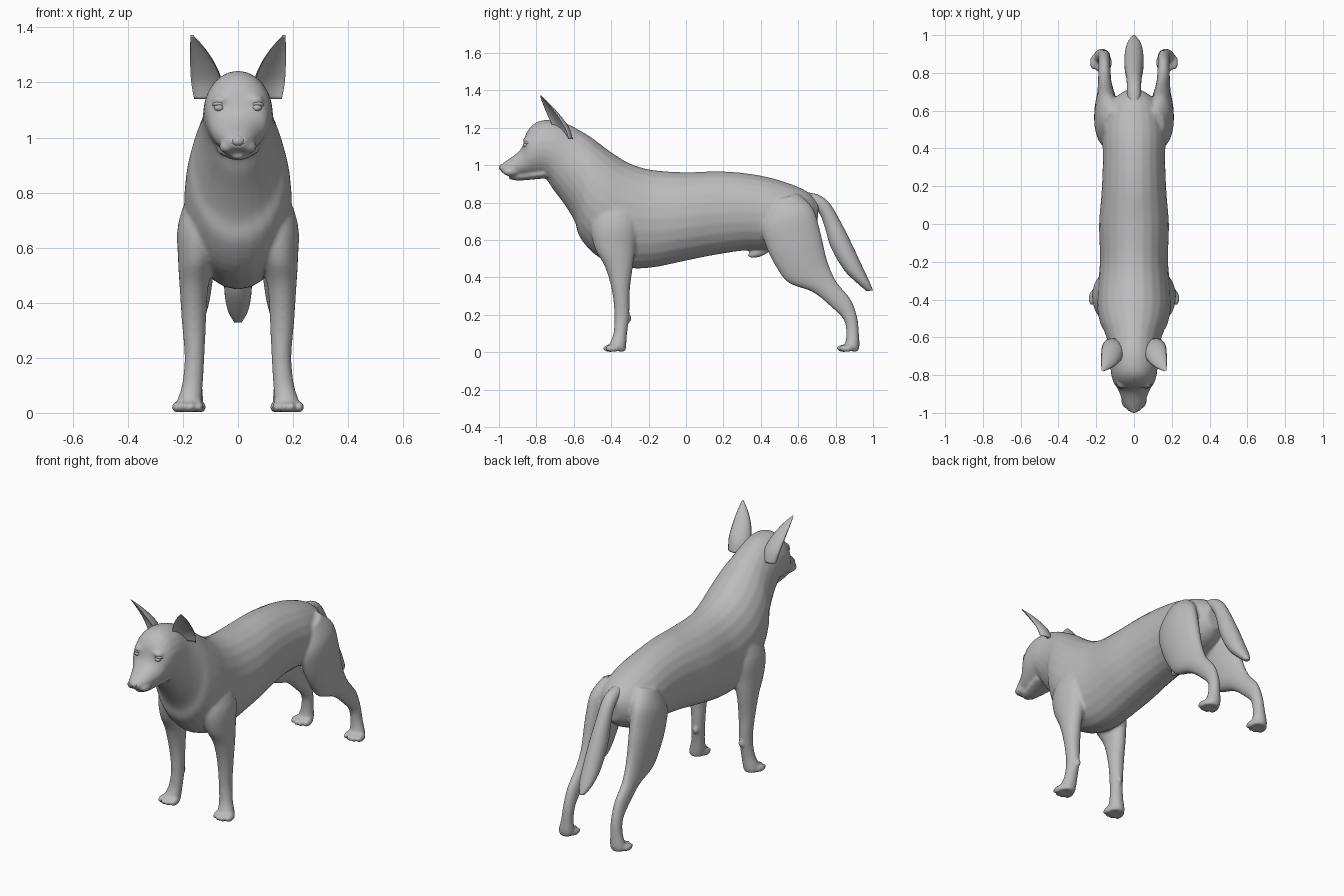
import bpy, bmesh, math
from mathutils import Vector, Matrix

default_cube = bpy.data.objects.get("Cube")
if default_cube:
    bpy.data.objects.remove(default_cube, do_unlink=True)

SIDES = 24
STEPS = 4

coat = bpy.data.materials.new("plain_grey")
coat.use_nodes = True
GREY = (0.5, 0.5, 0.5, 1)
coat.diffuse_color = GREY
coat.node_tree.nodes["Principled BSDF"].inputs["Base Color"].default_value = GREY


def spline(rows):
    """Smoothly resample a list of section rows."""
    rows = [Vector(row) for row in rows]
    result = []
    for i in range(len(rows) - 1):
        before, start = rows[max(i - 1, 0)], rows[i]
        end, after = rows[i + 1], rows[min(i + 2, len(rows) - 1)]
        for step in range(STEPS):
            t = step / STEPS
            result.append(0.5 * (2 * start + (end - before) * t
                          + (2 * before - 5 * start + 4 * end - after) * t ** 2
                          + (3 * start - before - 3 * end + after) * t ** 3))
    return result + [rows[-1]]


def skin_rings(bm, rings):
    """Bridge equal rings of points and cap both ends."""
    loops = [[bm.verts.new(point) for point in ring] for ring in rings]
    for low, high in zip(loops, loops[1:]):
        for i in range(len(low)):
            j = (i + 1) % len(low)
            bm.faces.new((low[i], low[j], high[j], high[i]))
    bm.faces.new(loops[0][::-1])
    bm.faces.new(loops[-1])


def loft(bm, rows, side=1):
    """Each row: y, z of one edge; y, z of the other edge; centre x; half width."""
    rings = []
    for y1, z1, y2, z2, x, width in spline(rows):
        ring = []
        for k in range(SIDES):
            angle = math.tau * k / SIDES
            blend = (1 + math.cos(angle)) / 2
            ring.append(Vector((side * (x + width * math.sin(angle)),
                                y2 + (y1 - y2) * blend, z2 + (z1 - z2) * blend)))
        rings.append(ring)
    skin_rings(bm, rings)


def ball(bm, centre, radii, tilt=0):
    matrix = (Matrix.Translation(centre) @ Matrix.Rotation(tilt, 4, "X")
              @ Matrix.Diagonal((*radii, 1)))
    bmesh.ops.create_uvsphere(bm, u_segments=16, v_segments=10, radius=1, matrix=matrix)


def finish(bm, name):
    bmesh.ops.recalc_face_normals(bm, faces=bm.faces)
    mesh = bpy.data.meshes.new(name)
    bm.to_mesh(mesh)
    bm.free()
    mesh.materials.append(coat)
    mesh.shade_smooth()
    obj = bpy.data.objects.new(name, mesh)
    bpy.context.collection.objects.link(obj)
    return obj


# Torso, neck and head sections: top edge, bottom edge
trunk = [
    (.71, .80, .70, .66, 0, .05), (.64, .865, .63, .60, 0, .13),
    (.50, .92, .48, .55, 0, .165), (.35, .953, .32, .545, 0, .165),
    (.18, .968, .15, .52, 0, .172), (0, .963, 0, .49, 0, .185),
    (-.18, .975, -.19, .452, 0, .18), (-.30, 1.01, -.33, .455, 0, .19),
    (-.40, 1.07, -.47, .51, 0, .195), (-.48, 1.13, -.565, .61, 0, .18),
    (-.53, 1.165, -.595, .70, 0, .16), (-.575, 1.19, -.65, .79, 0, .142),
    (-.62, 1.215, -.71, .87, 0, .13), (-.70, 1.24, -.75, .93, 0, .127),
    (-.79, 1.235, -.79, .94, 0, .122), (-.85, 1.18, -.83, .94, 0, .108),
    (-.875, 1.10, -.86, .94, 0, .09), (-.91, 1.06, -.895, .94, 0, .074),
    (-.96, 1.025, -.94, .945, 0, .056), (-.995, 1.0, -.985, .96, 0, .032),
]
jaw = [
    (-.76, .98, -.75, .93, 0, .08), (-.84, .97, -.84, .922, 0, .06),
    (-.90, .96, -.90, .918, 0, .045), (-.94, .96, -.945, .925, 0, .03),
]

# Leg sections: front edge, back edge
front_leg = [
    (-.48, .82, -.30, .88, .11, .05), (-.51, .68, -.26, .70, .14, .077),
    (-.49, .56, -.27, .56, .15, .068), (-.435, .46, -.285, .45, .16, .052),
    (-.396, .33, -.30, .33, .16, .044), (-.383, .2, -.303, .2, .158, .036),
    (-.388, .10, -.315, .10, .166, .038), (-.41, .04, -.32, .03, .178, .046),
    (-.41, .01, -.325, .003, .18, .042),
]
hind_leg = [
    (.44, .80, .60, .85, .10, .06), (.40, .68, .68, .77, .135, .07),
    (.43, .56, .72, .64, .145, .066), (.485, .45, .745, .53, .148, .057),
    (.55, .37, .77, .45, .15, .047), (.68, .32, .81, .37, .155, .036),
    (.79, .23, .88, .285, .157, .032), (.845, .17, .915, .19, .158, .031),
    (.857, .10, .925, .10, .163, .034), (.85, .04, .927, .03, .17, .044),
    (.845, .01, .918, .003, .172, .04),
]

# One continuous skin fused from the lofted body parts
bm = bmesh.new()
loft(bm, trunk)
loft(bm, jaw)
for side in (-1, 1):
    loft(bm, front_leg, side)
    loft(bm, hind_leg, side)
    for paw_x, paw_y in ((.182, -.412), (.175, .837)):
        for toe in (-1.5, -.5, .5, 1.5):
            ball(bm, (side * (paw_x + toe * .028), paw_y + abs(toe) * .012, .021),
                 (.016, .04, .021))
    # Dew pad behind the wrist, brow and cheek
    ball(bm, (side * .15, -.303, .18), (.015, .014, .02))
    ball(bm, (side * .06, -.84, 1.135), (.035, .032, .02))
    ball(bm, (side * .035, -.935, .965), (.034, .045, .024))
# Sheath under the belly
ball(bm, (0, .39, .535), (.026, .065, .025), math.radians(18))
body = finish(bm, "body")
remesh = body.modifiers.new("fuse", "REMESH")
remesh.mode = "VOXEL"
remesh.voxel_size = .0085
remesh.use_smooth_shade = True
blend = body.modifiers.new("blend", "SMOOTH")
blend.factor = .5
blend.iterations = 6

# Tail
bm = bmesh.new()
loft(bm, [
    (.60, .86, .62, .79, 0, .03), (.70, .845, .67, .78, 0, .036),
    (.765, .80, .715, .74, 0, .038), (.82, .71, .745, .66, 0, .042),
    (.877, .599, .775, .56, 0, .05), (.94, .465, .845, .44, 0, .05),
    (.98, .38, .915, .37, 0, .038), (1.0, .33, .965, .328, 0, .014),
])
finish(bm, "tail")

# Ears: crescent sections that open forward and outward
ear_rows = [
    (.098, -.645, 1.14, .062, .05), (.108, -.665, 1.20, .062, .052),
    (.122, -.70, 1.26, .052, .042), (.143, -.74, 1.32, .032, .024),
    (.167, -.777, 1.372, .005, .004),
]
across = Vector((.87, .5, 0))
backward = Vector((-.5, .87, 0))
for side, name in ((1, "left_ear"), (-1, "right_ear")):
    bm = bmesh.new()
    rings = []
    for x, y, z, width, depth in spline(ear_rows):
        ring = []
        for k in range(SIDES):
            angle = math.tau * k / SIDES
            bulge = math.sin(angle) if k <= SIDES / 2 else -.55 * math.sin(angle)
            point = (Vector((x, y, z)) + across * width * math.cos(angle)
                     + backward * depth * (bulge - .3))
            point.x *= side
            ring.append(point)
        rings.append(ring)
    skin_rings(bm, rings)
    finish(bm, name)

# Eyes with lids
for side, name in ((1, "left_eye"), (-1, "right_eye")):
    bm = bmesh.new()
    ball(bm, (side * .068, -.853, 1.108), (.019, .019, .014))
    ball(bm, (side * .068, -.848, 1.119), (.026, .022, .01), math.radians(-15))
    finish(bm, name)

# Nose pad with two wings
bm = bmesh.new()
ball(bm, (0, -.978, .988), (.026, .022, .02))
for side in (-1, 1):
    ball(bm, (side * .02, -.97, .985), (.016, .022, .016))
finish(bm, "nose")
